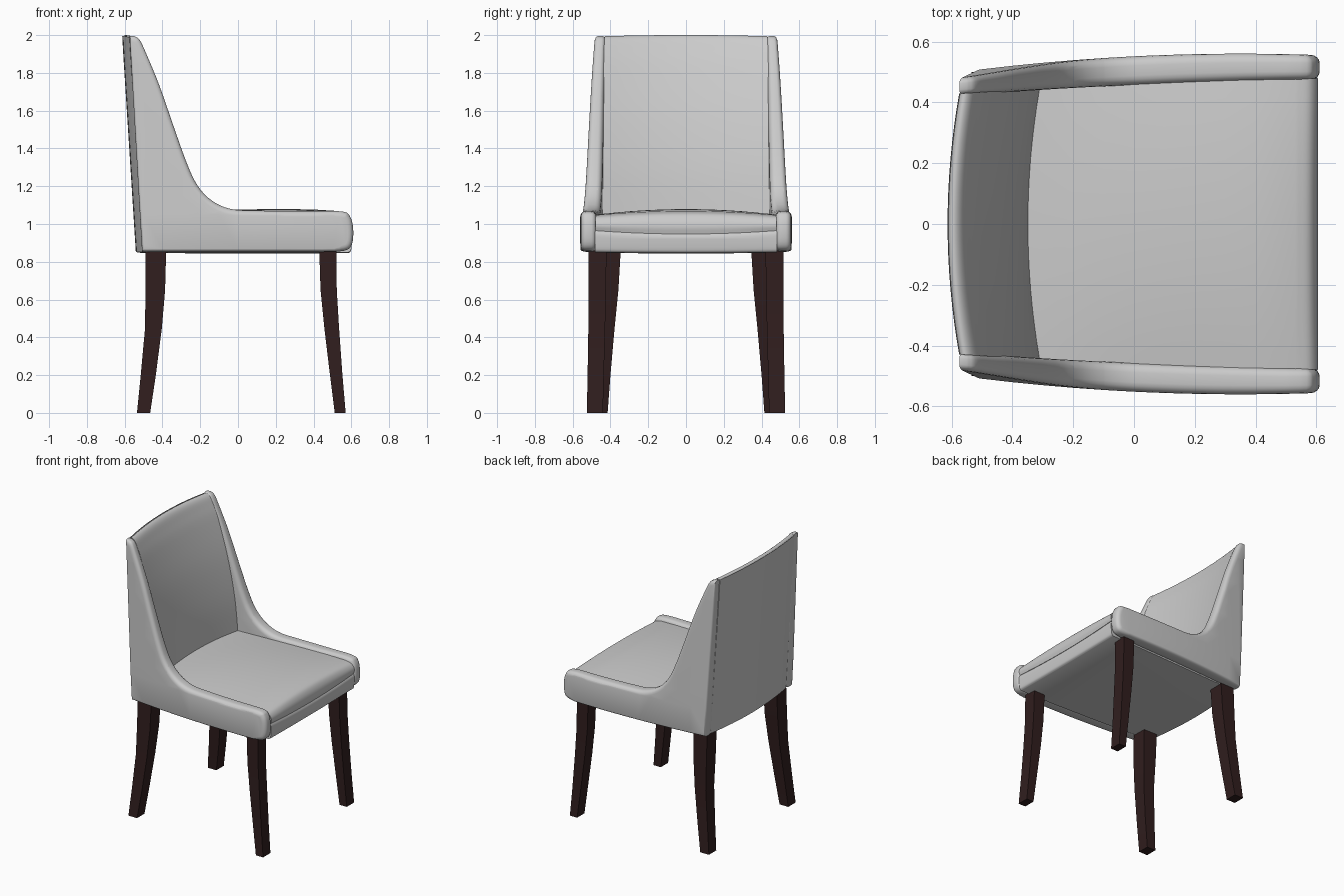
import bpy, bmesh, math
from mathutils import Vector

if "Cube" in bpy.data.objects:
    bpy.data.objects.remove(bpy.data.objects["Cube"])


def material(name, rgb):
    m = bpy.data.materials.new(name)
    m.diffuse_color = (*rgb, 1.0)
    m.use_nodes = True
    m.node_tree.nodes["Principled BSDF"].inputs["Base Color"].default_value = m.diffuse_color
    return m


FABRIC = material("light grey fabric", (0.6, 0.6, 0.6))
WOOD = material("dark brown wood", (0.030, 0.013, 0.013))


def spline(pts, n=4):
    """Smooth open curve through 2D points (Catmull-Rom)."""
    p = [Vector(q) for q in pts]
    p = [2 * p[0] - p[1]] + p + [2 * p[-1] - p[-2]]
    out = []
    for i in range(1, len(p) - 2):
        a, b, c, d = p[i - 1:i + 3]
        for k in range(n):
            t = k / n
            out.append(0.5 * (2 * b + (c - a) * t + (2 * a - 5 * b + 4 * c - d) * t * t
                              + (3 * b - a - 3 * c + d) * t ** 3))
    out.append(p[-2])
    return [(v.x, v.y) for v in out]


def inset(outline, dist):
    """Move each edge of a clockwise outline inwards by dist(edge direction)."""
    p = [Vector(q) for q in outline]
    out = []
    for i, v in enumerate(p):
        e1, e2 = (v - p[i - 1]).normalized(), (p[(i + 1) % len(p)] - v).normalized()
        n1, n2 = Vector((e1.y, -e1.x)), Vector((e2.y, -e2.x))
        d1, d2 = dist(e1), dist(e2)
        det = n1.x * n2.y - n1.y * n2.x
        if abs(det) > 0.8:      # true corner: intersect the two moved edges
            o = Vector((d1 * n2.y - d2 * n1.y, n1.x * d2 - n2.x * d1)) / det
        else:
            o = (n1 + n2).normalized() * (d1 + d2) / 2
        out.append(tuple(v + o))
    return out


def finish(bm, name, mat, mirror=False, angle=40):
    bmesh.ops.recalc_face_normals(bm, faces=bm.faces)
    me = bpy.data.meshes.new(name)
    bm.to_mesh(me)
    bm.free()
    me.materials.append(mat)
    ob = bpy.data.objects.new(name, me)
    bpy.context.collection.objects.link(ob)
    if mirror:
        mod = ob.modifiers.new("mirror", 'MIRROR')
        mod.use_axis = (False, True, False)
    bpy.ops.object.select_all(action='DESELECT')
    ob.select_set(True)
    bpy.context.view_layer.objects.active = ob
    bpy.ops.object.shade_smooth_by_angle(angle=math.radians(angle))


def cut(bm, axis, positions):
    no = Vector((0, 0, 0))
    no[axis] = 1
    for p in positions:
        bmesh.ops.bisect_plane(bm, geom=bm.verts[:] + bm.edges[:] + bm.faces[:],
                               plane_co=no * p, plane_no=no, dist=1e-5)


def solid(name, layers, shape, cuts=((), (), ()), mirror=False):
    """Side outlines (x, z) stacked along y as (y, outline), then bent by shape()."""
    bm = bmesh.new()
    rings = [[bm.verts.new((x, y, z)) for x, z in o] for y, o in layers]
    bm.faces.new(rings[0])
    bm.faces.new(rings[-1][::-1])
    n = len(rings[0])
    for a, b in zip(rings, rings[1:]):
        for i in range(n):
            j = (i + 1) % n
            bm.faces.new((a[j], a[i], b[i], b[j]))
    for axis in range(3):
        cut(bm, axis, cuts[axis])
    for v in bm.verts:
        v.co = shape(*v.co)
    finish(bm, name, FABRIC, mirror)


def inner(x, z):
    return 0.475 - 0.05 * (max(0.6 - x, 0) / 1.2) ** 1.5 - 0.004 * max(z - 1.05, 0)


def outer(x, z):
    return 0.56 - 0.06 * ((0.35 - x) / 0.92) ** 2 - 0.02 * max(z - 1.05, 0)


# side panels: sweeping wing and arm rail in one, with rounded rims
def panel_shape(x, y, z):
    t = (y + 1) / 2
    return x, inner(x, z) * (1 - t) + outer(x, z) * t, z


def rim(e):
    if e.y > 0.98:              # crisp rear edge
        return 0.010
    return 0.016 if e.x < -0.98 and abs(e.y) < 0.1 else 0.03


wing = [(-0.574, 1.995)] + spline([
    (-0.55, 1.995), (-0.521, 1.975), (-0.485, 1.90), (-0.415, 1.73), (-0.335, 1.50),
    (-0.27, 1.32), (-0.215, 1.205), (-0.14, 1.125), (-0.04, 1.08), (0.1, 1.071),
    (0.35, 1.068), (0.545, 1.067), (0.593, 1.04), (0.61, 0.97), (0.602, 0.89),
    (0.56, 0.858), (0.45, 0.853)]) + [(-0.508, 0.853)]
small = inset(wing, rim)
arc = []
for k in range(5):
    s = math.radians(90 * k / 4)
    f = 1 - math.sin(s)
    o = [(a[0] + (b[0] - a[0]) * f, a[1] + (b[1] - a[1]) * f) for a, b in zip(wing, small)]
    arc.append((1 - 0.65 * (1 - math.cos(s)), o))
panel = [(-y, o) for y, o in arc] + [(y, o) for y, o in arc[::-1]]
solid("side_panel", panel, panel_shape,
      ([i * 0.1 - 0.5 for i in range(11)], (), [1.05 + i * 0.1 for i in range(9)]), True)

YCUTS = [i * 0.125 - 0.875 for i in range(15)]


def wide(outline):
    return [(-1, outline), (1, outline)]


# backrest: bowed backwards between the wings
def back_shape(x, y, z):
    c = 1 - y * y
    top = max(z - 1.9, 0) / 0.09
    return x - 0.038 * c, y * (inner(x, z) + 0.006), z + 0.006 * c * top


back = spline([(-0.503, 0.852), (-0.541, 1.45), (-0.572, 1.94), (-0.572, 1.98),
               (-0.555, 1.994), (-0.53, 1.978), (-0.505, 1.93), (-0.465, 1.83),
               (-0.39, 1.58), (-0.335, 1.3), (-0.31, 1.05), (-0.3, 0.9)]) + [(-0.3, 0.852)]
solid("backrest", wide(back), back_shape, ((), YCUTS, ()))


# seat cushion: domed top, front seam sagging in the middle
def cushion_shape(x, y, z):
    c = 1 - y * y
    t = (z - 0.965) / 0.085
    crown = 0.01 * (1 - ((x - 0.22) / 0.4) ** 2) if t > 0.5 else 0
    return x, y * (inner(x, z) + 0.004), z + c * (-0.018 + 0.037 * t + max(crown, -0.01))


cushion = [(-0.42, 0.965), (-0.42, 1.05)] + [(-0.3 + 0.1 * i, 1.05) for i in range(8)]
cushion += spline([(0.53, 1.047), (0.575, 1.037), (0.598, 1.015), (0.605, 0.99), (0.598, 0.965)])
solid("seat_cushion", wide(cushion), cushion_shape, ((), YCUTS, ()))


# seat base: rail and underside, bowed at the rear like the backrest
def base_shape(x, y, z):
    c = 1 - y * y
    bow = 0.036 * c * max(0, -x / 0.5)
    dz = -0.018 * c if z > 0.93 else (-0.004 * c if z < 0.87 else 0)
    return x - bow, y * (inner(x, z) + 0.006), z + dz


base = [(-0.5, 0.852), (-0.25, 0.849), (0.0, 0.848), (0.3, 0.848)]
base += spline([(0.585, 0.85), (0.598, 0.862), (0.603, 0.9), (0.603, 0.945), (0.594, 0.966)])
base += [(-0.5, 0.966)]
solid("seat_base", wide(base), base_shape, ((), YCUTS, ()))


# legs: square section, tapered and splayed; rows are z, x0, x1, y0, y1
def leg(name, rows):
    bm = bmesh.new()
    rings = [[bm.verts.new(p) for p in ((x0, y0, z), (x1, y0, z), (x1, y1, z), (x0, y1, z))]
             for z, x0, x1, y0, y1 in rows]
    bm.faces.new(rings[0])
    bm.faces.new(rings[-1])
    for lo, hi in zip(rings, rings[1:]):
        for i in range(4):
            j = (i + 1) % 4
            bm.faces.new((lo[i], lo[j], hi[j], hi[i]))
    finish(bm, name, WOOD, True)


leg("front_leg", [(0.87, 0.43, 0.52, 0.42, 0.515), (0.65, 0.437, 0.523, 0.425, 0.515),
                  (0.45, 0.457, 0.535, 0.428, 0.517), (0.2, 0.487, 0.553, 0.435, 0.521),
                  (0.0, 0.512, 0.57, 0.44, 0.525)])
leg("back_leg", [(0.87, -0.49, -0.38, 0.345, 0.455), (0.65, -0.49, -0.386, 0.358, 0.465),
                 (0.45, -0.492, -0.403, 0.378, 0.475), (0.2, -0.515, -0.435, 0.4, 0.488),
                 (0.0, -0.535, -0.465, 0.415, 0.5)])
